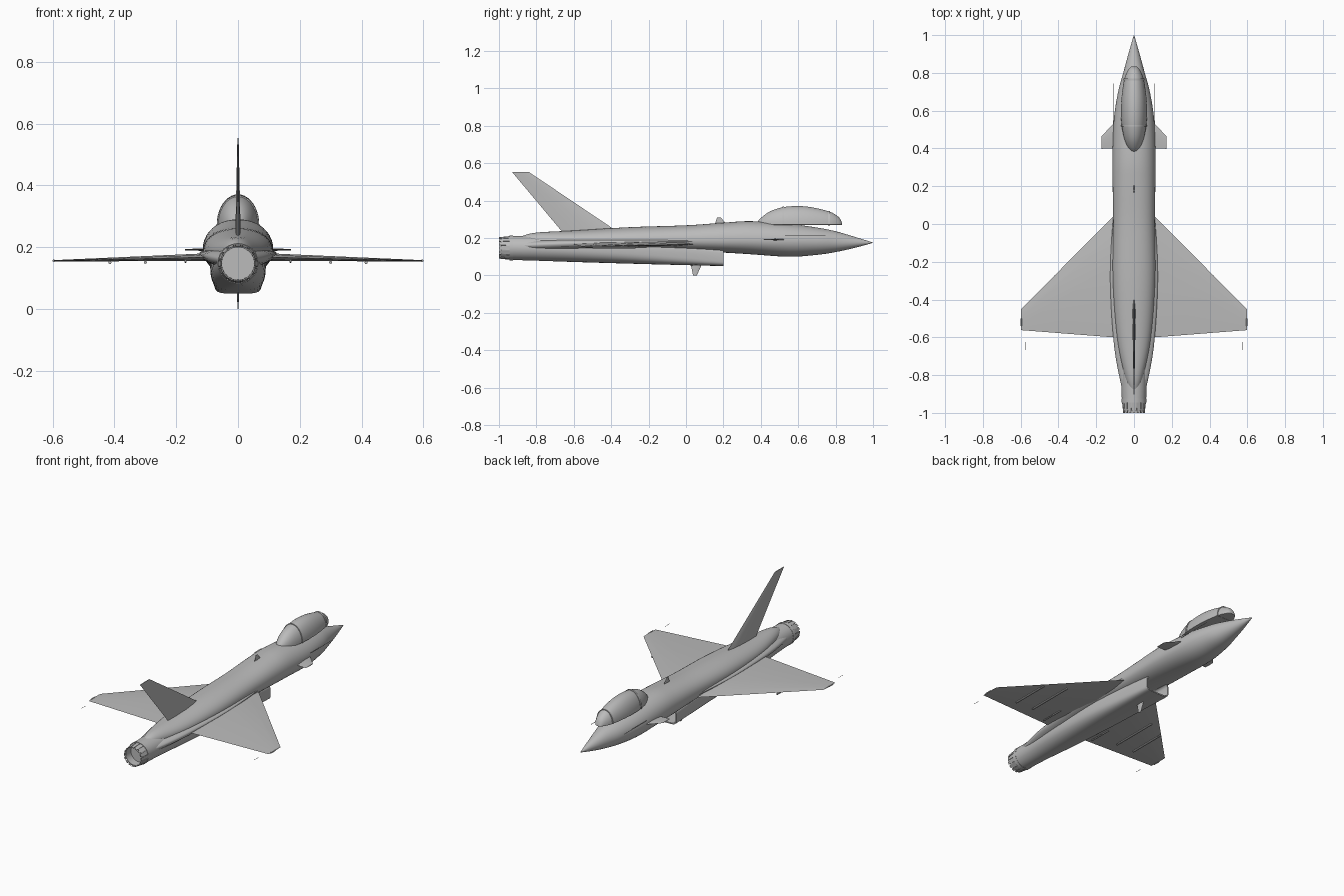
import bpy, bmesh, math
from mathutils import Vector

if "Cube" in bpy.data.objects:
    bpy.data.objects.remove(bpy.data.objects["Cube"])

grey = bpy.data.materials.new("airframe_grey")
grey.diffuse_color = (0.5, 0.5, 0.5, 1)
grey.use_nodes = True
grey.node_tree.nodes["Principled BSDF"].inputs["Base Color"].default_value = grey.diffuse_color


def finish(name, bm, mirror=False, smooth=30):
    """Turn a bmesh into a named, coloured object."""
    bmesh.ops.recalc_face_normals(bm, faces=bm.faces)
    me = bpy.data.meshes.new(name)
    bm.to_mesh(me)
    bm.free()
    me.materials.append(grey)
    ob = bpy.data.objects.new(name, me)
    bpy.context.collection.objects.link(ob)
    if mirror:
        ob.modifiers.new("Mirror", 'MIRROR')
    if smooth:
        bpy.ops.object.select_all(action='DESELECT')
        ob.select_set(True)
        bpy.context.view_layer.objects.active = ob
        bpy.ops.object.shade_smooth_by_angle(angle=math.radians(smooth))
    return ob


def loft(name, stations, n=40, caps=True, mirror=False):
    """Skin rounded sections (y, z of widest line, half width, top, bottom, squareness)."""
    bm = bmesh.new()
    rings = []
    for y, zm, hw, top, bot, e in stations:
        ring = []
        for i in range(n):
            a = 2 * math.pi * i / n
            c, s = math.cos(a), math.sin(a)
            x = hw * math.copysign(abs(c) ** (2 / e), c)
            h = (top - zm) if s >= 0 else (zm - bot)
            ring.append(bm.verts.new((x, y, zm + h * math.copysign(abs(s) ** (2 / e), s))))
        rings.append(ring)
    for a, b in zip(rings, rings[1:]):
        for i in range(n):
            j = (i + 1) % n
            bm.faces.new((a[i], a[j], b[j], b[i]))
    if caps:
        bm.faces.new(rings[0])
        bm.faces.new(rings[-1])
    return finish(name, bm, mirror)


def smooth_path(keys, steps=5):
    """Catmull-Rom refinement of a list of stations."""
    out = []
    for k in range(len(keys) - 1):
        p = [keys[max(0, min(len(keys) - 1, k + d))] for d in (-1, 0, 1, 2)]
        for s in range(steps):
            t = s / steps
            out.append(tuple(0.5 * (2 * b + (c - a) * t + (2 * a - 5 * b + 4 * c - d) * t * t
                                    + (3 * b - a - 3 * c + d) * t ** 3) for a, b, c, d in zip(*p)))
    return out + [keys[-1]]


def blade(name, root, tip, axis, mirror=False):
    """Thin lifting surface; root and tip are (leading point, trailing point, half thickness)."""
    bm = bmesh.new()
    axis = Vector(axis)
    rings = []
    for le, te, h in (root, tip):
        le, te = Vector(le), Vector(te)
        pts = [le] + [le.lerp(te, f) + axis * h * k for f, k in ((.15, .7), (.4, 1), (.75, .6))]
        pts += [te] + [le.lerp(te, f) - axis * h * k for f, k in ((.75, .6), (.4, 1), (.15, .7))]
        rings.append([bm.verts.new(p) for p in pts])
    for i in range(8):
        j = (i + 1) % 8
        bm.faces.new((rings[0][i], rings[0][j], rings[1][j], rings[1][i]))
    for r in rings:
        bm.faces.new(r)
    return finish(name, bm, mirror)


def rod(name, a, b, r, mirror=False, r2=None, n=10):
    """Round bar between two points."""
    a, b = Vector(a), Vector(b)
    bm = bmesh.new()
    bmesh.ops.create_cone(bm, cap_ends=True, segments=n, radius1=r,
                          radius2=r if r2 is None else r2, depth=(b - a).length)
    bmesh.ops.transform(bm, matrix=(b - a).to_track_quat('Z', 'Y').to_matrix().to_4x4(), verts=bm.verts)
    bmesh.ops.translate(bm, vec=(a + b) / 2, verts=bm.verts)
    return finish(name, bm, mirror)


# Fuselage: nose cone, cockpit section and tapering spine
loft("fuselage", smooth_path([
    (1.0, .175, .001, .176, .174, 2), (.9, .175, .03, .207, .147, 2),
    (.8, .177, .057, .236, .125, 2), (.7, .181, .084, .256, .11, 2),
    (.55, .185, .107, .276, .10, 2), (.35, .19, .114, .29, .113, 2.1),
    (.2, .19, .113, .282, .122, 2.2), (0, .188, .11, .268, .13, 2.2),
    (-.3, .185, .112, .258, .14, 2.1), (-.6, .182, .09, .24, .15, 2),
    (-.8, .185, .05, .229, .16, 2), (-.88, .187, .022, .21, .17, 2)]))

# Blended body edge between wing and engine
loft("body_edge", smooth_path([
    (.1, .185, .095, .197, .172, 2), (0, .182, .113, .2, .155, 2), (-.3, .178, .126, .202, .14, 2),
    (-.65, .17, .105, .2, .13, 2), (-.88, .16, .062, .185, .13, 2)]))

# Chin intake with hollow mouth, running back to the engine
mouth = [(-.2, .1, .066, .13, .066, 3), (.0, .097, .068, .133, .062, 4), (.2, .095, .07, .136, .057, 5)]
duct = [(.2, .095, .076, .141, .05, 5), (.0, .12, .082, .165, .055, 4),
        (-.3, .135, .09, .195, .063, 2.8), (-.6, .142, .083, .21, .072, 2.2),
        (-.8, .146, .07, .212, .079, 2), (-.94, .147, .064, .211, .083, 2)]
loft("intake_and_engine_duct", mouth + smooth_path(duct))

# Exhaust nozzle: hollow shell, collar and petals
ZC = .147


def circle(y, r):
    return (y, ZC, r, ZC + r, ZC - r, 2)


loft("nozzle_shell", [circle(-.86, .05), circle(-.9, .052), circle(-.988, .053),
                      circle(-.988, .057), circle(-.94, .061), circle(-.9, .061)])
loft("nozzle_collar", [circle(-.925, .066), circle(-.945, .066), circle(-.945, .06), circle(-.925, .06),
                       circle(-.925, .066)], caps=False)
bm = bmesh.new()
for k in range(16):
    a0 = 2 * math.pi * k / 16
    quads = []
    for y, r, w in ((-.945, .064, .17), (-1, .0575, .13)):
        for rr in (r, r - .004):
            for s in (-1, 1):
                quads.append(bm.verts.new((rr * math.cos(a0 + s * w), y, ZC + rr * math.sin(a0 + s * w))))
    for f in ((0, 1, 3, 2), (4, 5, 7, 6), (0, 1, 5, 4), (2, 3, 7, 6), (0, 2, 6, 4), (1, 3, 7, 5)):
        bm.faces.new([quads[i] for i in f])
finish("nozzle_petals", bm)

# Flame holder inside the nozzle
rod("exhaust_cone", (0, -.86, ZC), (0, -.93, ZC), .02, r2=.006, n=20)
loft("flame_ring", [circle(-.9, .036), circle(-.906, .036), circle(-.906, .032), circle(-.9, .032),
                    circle(-.9, .036)], caps=False)
for k in range(10):
    a = math.pi * 2 * k / 10
    d = Vector((math.cos(a), 0, math.sin(a)))
    c = Vector((0, -.9, ZC))
    rod("flame_spoke", c + d * .01, c + d * .052, .002, n=6)

# Bubble canopy with flat base and two frames
canopy = [(.835, .012, .004), (.825, .024, .03), (.805, .037, .05), (.765, .052, .071), (.68, .065, .092),
          (.6, .069, .1), (.52, .065, .094), (.45, .051, .072), (.4, .029, .036), (.375, .004, .005)]
loft("canopy", smooth_path([(y, .271, w, .271 + h, .269, 2) for y, w, h in canopy], 3))
for y, w, h in ((.765, .053, .072), (.52, .066, .095)):
    loft("canopy_frame", [(y + d, .271, w + .002, .273 + h, .268, 2) for d in (-.005, .005)])

# Delta wings, canards and tail fin
blade("wings", ((.08, .07, .168), (.08, -.602, .168), .013),
      ((.597, -.45, .156), (.597, -.562, .156), .002), (0, 0, 1), True)
blade("canards", ((.09, .55, .192), (.09, .402, .192), .005),
      ((.172, .465, .192), (.172, .398, .192), .002), (0, 0, 1), True)
blade("tail_fin", ((0, -.36, .23), (0, -.655, .225), .009),
      ((0, -.84, .553), (0, -.93, .553), .002), (1, 0, 0))

# Blade aerials above and below
blade("upper_aerial", ((0, .215, .275), (0, .155, .275), .003),
      ((0, .185, .311), (0, .167, .311), .0015), (1, 0, 0))
blade("lower_aerial", ((0, .085, .06), (0, .025, .06), .004),
      ((0, .058, 0), (0, .038, 0), .0015), (1, 0, 0))

# Underwing rails, flap fairings, wingtip lights and static wicks
rod("inner_rails", (.3, -.21, .151), (.3, -.5, .151), .005, True)
rod("outer_rails", (.415, -.27, .15), (.415, -.5, .15), .005, True)
rod("flap_fairings", (.17, -.42, .153), (.17, -.56, .155), .004, True)
rod("wingtip_pods", (.597, -.5, .156), (.597, -.54, .156), .004, True)
rod("static_wicks", (.575, -.625, .156), (.575, -.668, .156), .001, True, n=6)

# Slim side probes by the cockpit
rod("side_probes", (.11, .53, .215), (.11, .745, .215), .0015, True, n=6)
